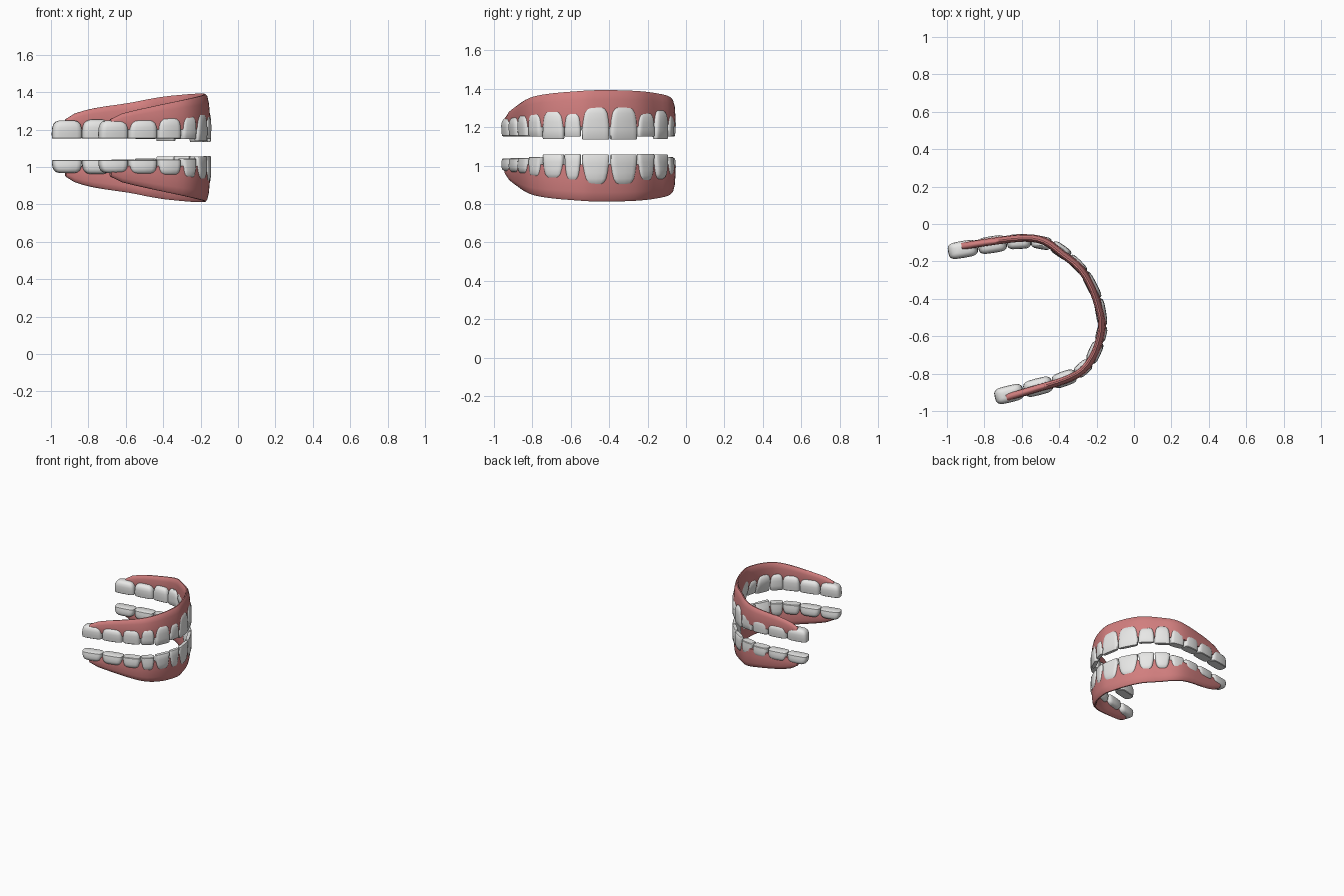
import bpy, bmesh, math
from mathutils import Vector

cube = bpy.data.objects.get("Cube")
if cube:
    bpy.data.objects.remove(cube, do_unlink=True)


def material(name, rgb):
    m = bpy.data.materials.new(name)
    m.use_nodes = True
    m.diffuse_color = (*rgb, 1)
    m.node_tree.nodes["Principled BSDF"].inputs["Base Color"].default_value = (*rgb, 1)
    return m


enamel = material("tooth_white", (0.8, 0.8, 0.79))
pink = material("gum_pink", (0.64, 0.21, 0.21))


def loft(name, rings, mat, angle):
    """Skin closed rings of points, cap both ends, shade smooth."""
    bm = bmesh.new()
    rows = [[bm.verts.new(p) for p in ring] for ring in rings]
    for r0, r1 in zip(rows, rows[1:]):
        for j in range(len(r0)):
            k = (j + 1) % len(r0)
            bm.faces.new((r0[j], r0[k], r1[k], r1[j]))
    bm.faces.new(rows[0])
    bm.faces.new(rows[-1])
    bmesh.ops.recalc_face_normals(bm, faces=bm.faces)
    me = bpy.data.meshes.new(name)
    bm.to_mesh(me)
    bm.free()
    me.materials.append(mat)
    ob = bpy.data.objects.new(name, me)
    bpy.context.collection.objects.link(ob)
    bpy.ops.object.select_all(action="DESELECT")
    ob.select_set(True)
    bpy.context.view_layer.objects.active = ob
    bpy.ops.object.shade_smooth_by_angle(angle=math.radians(angle))


def outward(t):
    return Vector((-t.y, t.x)).normalized()


def catmull(pts, steps):
    pts = [Vector(p) for p in pts]
    ext = [2 * pts[0] - pts[1]] + pts + [2 * pts[-1] - pts[-2]]
    out = []
    for a, b, c, d in zip(ext, ext[1:], ext[2:], ext[3:]):
        for s in range(steps):
            t = s / steps
            out.append(0.5 * (2 * b + (c - a) * t + (2 * a - 5 * b + 4 * c - d) * t ** 2
                              + (3 * b - a - 3 * c + d) * t ** 3))
    return out + [pts[-1]]


# Gums: a thin ribbon following the arch, tallest at the front
GUM_PATH = [(-.922, -.12), (-.773, -.097), (-.586, -.078), (-.479, -.097),
            (-.388, -.163), (-.291, -.243), (-.227, -.35), (-.184, -.484),
            (-.179, -.564), (-.211, -.682), (-.275, -.778), (-.372, -.832),
            (-.505, -.874), (-.682, -.928)]
HALF = [(.014, 0), (.02, .35), (.018, .75), (.012, .94), (.004, 1)]
SECTION = HALF + [(-o, f) for o, f in reversed(HALF)]
MID_Z = 1.1025


def gum(name, side):
    path = catmull(GUM_PATH, 3)
    last = len(path) - 1
    rings = []
    for i, p in enumerate(path):
        n = outward(path[min(i + 1, last)] - path[max(i - 1, 0)])
        bulge = math.sin(math.pi * i / last)
        height = .055 + .137 * max(bulge, 0) ** .6
        ring = []
        for o, f in SECTION:
            q = p + n * (o + .012 * (1 - f) * bulge)
            ring.append((q.x, q.y, MID_Z + side * (.098 + f * height)))
        rings.append(ring)
    loft(name, rings, pink, 40)


gum("upper_gum", 1)
gum("lower_gum", -1)

# Teeth: boundaries between neighbours along the arch
EDGES = [Vector(p) for p in (
    (-.995, -.15), (-.835, -.122), (-.68, -.098), (-.55, -.09), (-.44, -.11),
    (-.345, -.175), (-.262, -.26), (-.19, -.40), (-.165, -.545), (-.185, -.63),
    (-.235, -.74), (-.31, -.805), (-.435, -.85), (-.59, -.89), (-.745, -.928))]
# Biting edge, neck height and depth, counted from the middle of the arch
DEPTH = [.055, .055, .065, .068, .078, .088, .088]
UPPER = [(1.135, 1.306), (1.15, 1.275), (1.138, 1.287), (1.15, 1.275),
         (1.152, 1.265), (1.152, 1.253), (1.152, 1.25)]
LOWER = [(1.057, .90), (1.06, .92), (1.057, .93), (1.045, .938),
         (1.04, .955), (1.038, .962), (1.037, .967)]
# Height fraction, width scale, depth scale from biting edge to neck
PROFILE = [(0, .94, .8), (.04, .99, .92), (.3, 1, 1), (.6, .97, 1.03),
           (.8, .89, .95), (.93, .73, .75), (1, .46, .45)]
ROUND = 20


def tooth(name, a, b, tip, neck, depth, front, taper):
    t = (b - a).normalized()
    n = outward(t)
    mid = (a + b) / 2
    width = (b - a).length * .995
    rings = []
    for f, w, d in PROFILE:
        w *= 1 - taper * f
        thick = d * (.55 + .45 * min(f * 1.8, 1)) if front else d
        # keep the outer face upright and let the inner face thin out
        shift = (d - thick) * depth / 2
        ring = []
        for j in range(ROUND):
            ang = 2 * math.pi * j / ROUND
            c, s = math.cos(ang), math.sin(ang)
            u = math.copysign(abs(c) ** .45, c) * width * w / 2
            v = math.copysign(abs(s) ** .6, s) * depth * thick / 2 + shift
            q = mid + t * u + n * v
            ring.append((q.x, q.y, tip + f * (neck - tip)))
        rings.append(ring)
    loft(name, rings, enamel, 35)


for jaw, table, taper in (("upper", UPPER, .04), ("lower", LOWER, .16)):
    for i, (a, b) in enumerate(zip(EDGES, EDGES[1:])):
        k = 6 - i if i < 7 else i - 7
        side = "left" if i < 7 else "right"
        tip, neck = table[k]
        tooth(f"{jaw}_{side}_tooth_{k + 1}", a, b, tip, neck, DEPTH[k], k < 3,
              taper if k < 4 else taper / 2)
